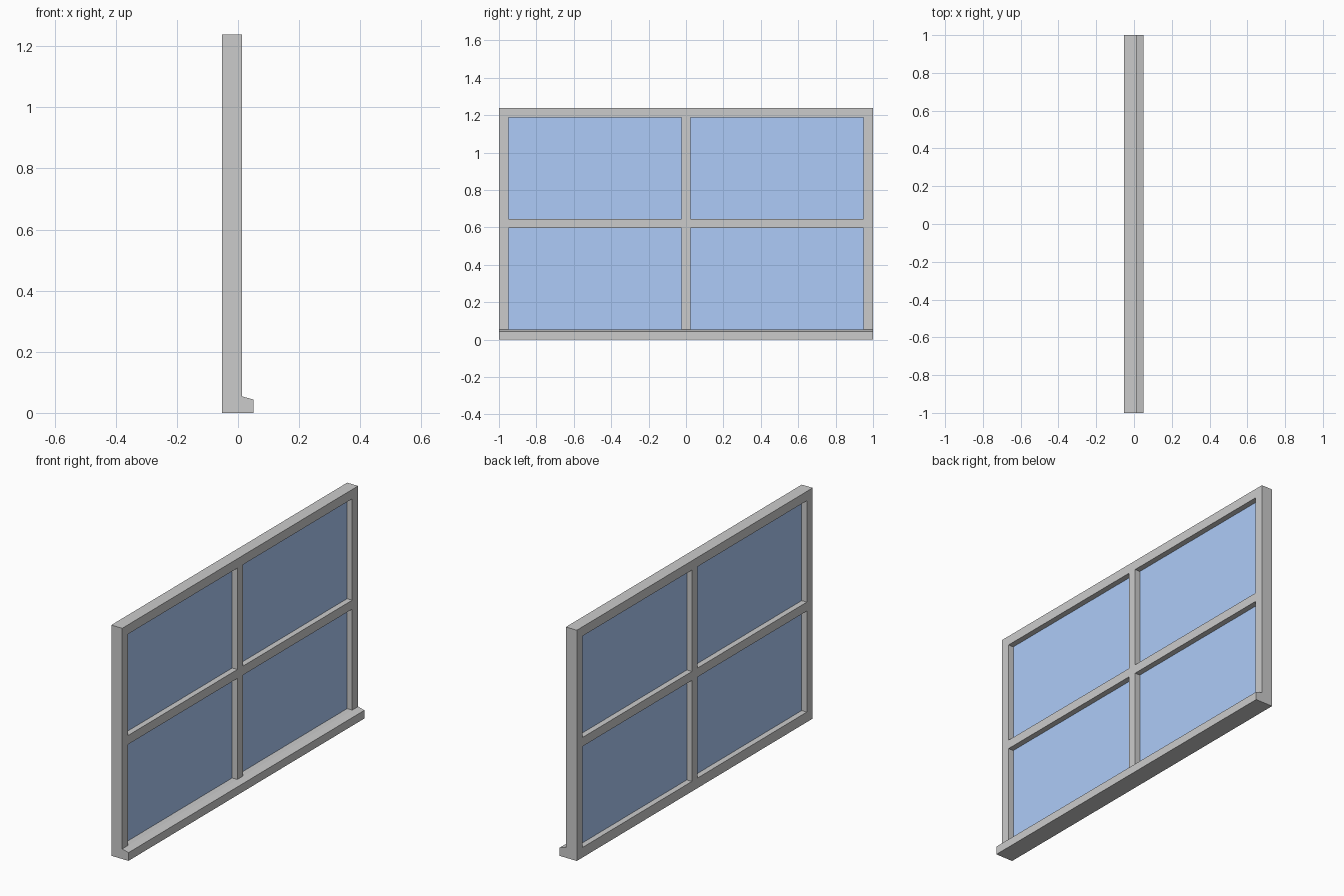
import bpy, bmesh

if "Cube" in bpy.data.objects:
    bpy.data.objects.remove(bpy.data.objects["Cube"])

# Shared dimensions
BACK, FRONT = -0.052, 0.013      # frame depth along x
MID = (BACK + FRONT) / 2
HEIGHT, HALF = 1.238, 1.0
BAR = 0.05                       # outer frame width
MUL = 0.024                      # half width of glazing bars
SILL_TOP = 0.054
RAIL_Z = 0.62                    # centre of the horizontal bar


def extrude(name, profile, y0, y1, mat=None):
    """Extrude an (x, z) profile from y0 to y1."""
    bm = bmesh.new()
    face = bm.faces.new([bm.verts.new((x, y0, z)) for x, z in profile])
    ret = bmesh.ops.extrude_face_region(bm, geom=[face])
    verts = [g for g in ret["geom"] if isinstance(g, bmesh.types.BMVert)]
    bmesh.ops.translate(bm, verts=verts, vec=(0, y1 - y0, 0))
    bmesh.ops.recalc_face_normals(bm, faces=bm.faces)
    mesh = bpy.data.meshes.new(name)
    bm.to_mesh(mesh)
    bm.free()
    obj = bpy.data.objects.new(name, mesh)
    bpy.context.collection.objects.link(obj)
    if mat:
        mesh.materials.append(mat)
    return obj


def bar(name, y0, y1, z0, z1, x0=BACK, x1=FRONT, mat=None):
    return extrude(name, [(x0, z0), (x1, z0), (x1, z1), (x0, z1)], y0, y1, mat)


glass = bpy.data.materials.new("blue_glass")
glass.diffuse_color = (0.42, 0.60, 0.94, 1)
glass.use_nodes = True
glass.node_tree.nodes["Principled BSDF"].inputs["Base Color"].default_value = glass.diffuse_color

# Sill with a sloped nose projecting at the front
extrude("sill", [(BACK, 0), (0.05, 0), (0.05, 0.044),
                 (FRONT, SILL_TOP), (BACK, SILL_TOP)], -HALF, HALF)

# Head and vertical glazing bar
top = HEIGHT - BAR
inner = HALF - BAR
bar("head", -HALF, HALF, top, HEIGHT)
bar("mullion", -MUL, MUL, SILL_TOP, top)

# Each side: stile, horizontal bar and two panes
for side, s in (("left", -1), ("right", 1)):
    bar(f"stile_{side}", *sorted((s * inner, s * HALF)), SILL_TOP, top)
    y0, y1 = sorted((s * MUL, s * inner))
    bar(f"transom_{side}", y0, y1, RAIL_Z - MUL, RAIL_Z + MUL)
    for level, z0, z1 in (("lower", SILL_TOP, RAIL_Z - MUL),
                          ("upper", RAIL_Z + MUL, top)):
        bar(f"pane_{level}_{side}", y0, y1, z0, z1, MID - 0.002, MID + 0.002, glass)
